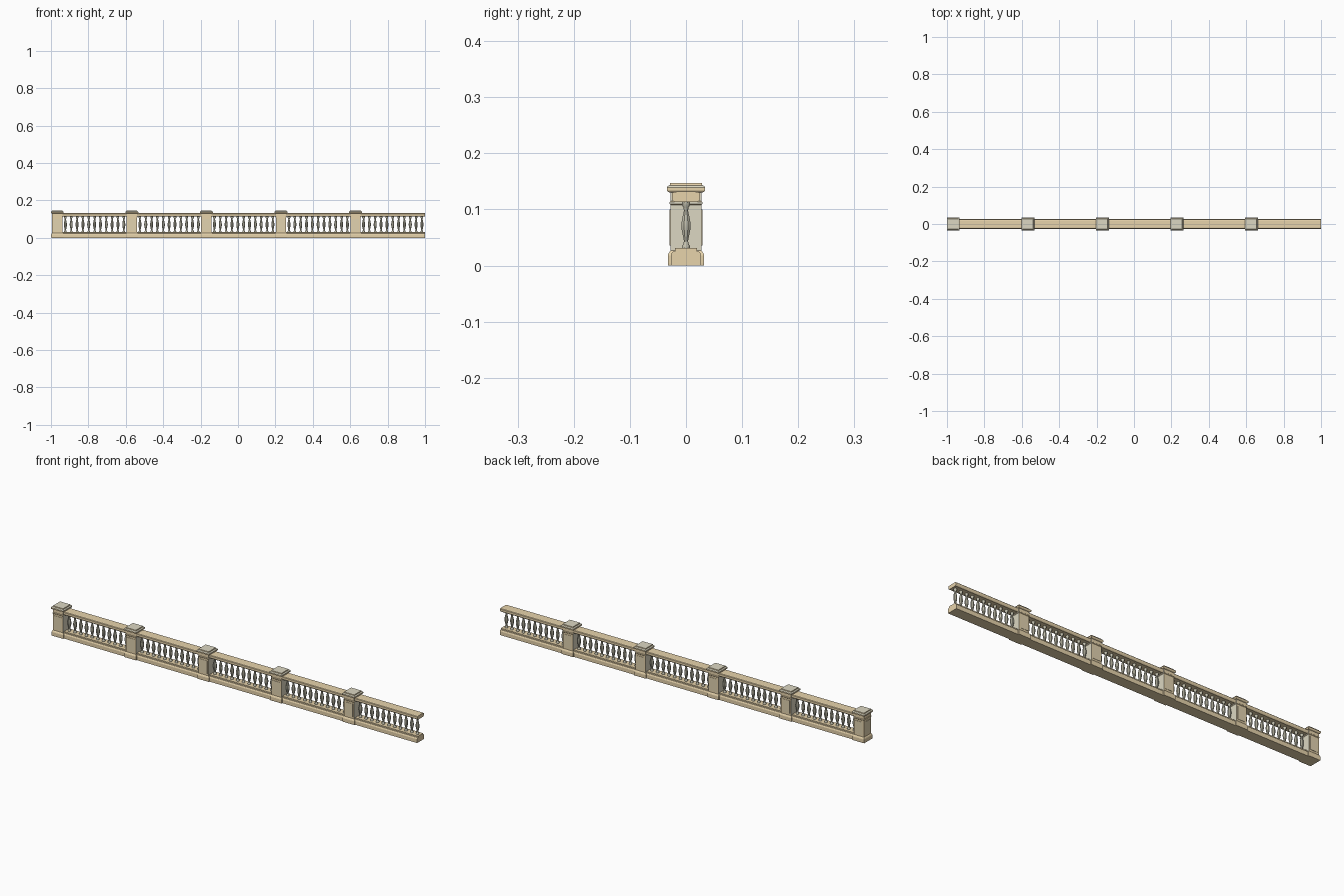
import bpy, bmesh, math

if "Cube" in bpy.data.objects:
    bpy.data.objects.remove(bpy.data.objects["Cube"])

def mat(name, rgb):
    m = bpy.data.materials.new(name)
    lin = [((c / 255 + 0.055) / 1.055) ** 2.4 for c in rgb]
    m.diffuse_color = (*lin, 1)
    m.use_nodes = True
    m.node_tree.nodes["Principled BSDF"].inputs["Base Color"].default_value = m.diffuse_color
    return m

TAN = mat("sandstone", (232, 212, 172))
PANEL = mat("panel_stone", (226, 211, 176))
GREY = mat("pale_grey_stone", (220, 215, 194))
DARK = mat("baluster_grey", (196, 193, 174))

def finish(bm, name, mats):
    bmesh.ops.recalc_face_normals(bm, faces=bm.faces[:])
    me = bpy.data.meshes.new(name)
    bm.to_mesh(me)
    bm.free()
    for m in mats:
        me.materials.append(m)
    ob = bpy.data.objects.new(name, me)
    bpy.context.collection.objects.link(ob)
    return ob

def square_lathe(name, x, prof, mats, rule=None):
    """Stack of square rings: prof = (half width, z)."""
    bm = bmesh.new()
    rings = [[bm.verts.new((x + sx * w, sy * w, z))
              for sx, sy in ((-1, -1), (1, -1), (1, 1), (-1, 1))] for w, z in prof]
    for a, b in zip(rings, rings[1:]):
        for i in range(4):
            j = (i + 1) % 4
            bm.faces.new((a[i], a[j], b[j], b[i]))
    bm.faces.new(rings[0])
    bm.faces.new(rings[-1])
    bmesh.ops.recalc_face_normals(bm, faces=bm.faces[:])
    if rule:
        for f in bm.faces:
            f.material_index = rule(f)
    return finish(bm, name, mats)

def extrude_x(name, half, x0, x1, m):
    """Mirror a (y, z) half profile and run it along x."""
    prof = half + [(-y, z) for y, z in reversed(half)]
    bm = bmesh.new()
    a = [bm.verts.new((x0, y, z)) for y, z in prof]
    b = [bm.verts.new((x1, y, z)) for y, z in prof]
    n = len(prof)
    for i in range(n):
        j = (i + 1) % n
        bm.faces.new((a[i], a[j], b[j], b[i]))
    bm.faces.new(a)
    bm.faces.new(b)
    return finish(bm, name, [m])

def box(name, c, s, m):
    bm = bmesh.new()
    bmesh.ops.create_cube(bm, size=1)
    for v in bm.verts:
        v.co = [c[k] + v.co[k] * s[k] for k in range(3)]
    return finish(bm, name, [m])

STEP, FIRST, HALF, COUNT = 0.3985, -0.966, 0.0275, 11
posts = [FIRST + STEP * i for i in range(5)]

# turned baluster, shared by every bay
BAL = [(0.0075, 0.030), (0.0075, 0.035), (0.0045, 0.039), (0.0042, 0.045), (0.0065, 0.055),
       (0.0088, 0.066), (0.0088, 0.076), (0.0065, 0.087), (0.0042, 0.097), (0.0045, 0.103),
       (0.0075, 0.107), (0.0075, 0.114)]
SEG = 8
bm = bmesh.new()
rings = [[bm.verts.new((r * math.cos((k + .5) * math.tau / SEG),
                        r * math.sin((k + .5) * math.tau / SEG), z)) for k in range(SEG)]
         for r, z in BAL]
for a, b in zip(rings, rings[1:]):
    for k in range(SEG):
        j = (k + 1) % SEG
        bm.faces.new((a[k], a[j], b[j], b[k]))
for f in bm.faces:
    f.smooth = True
source = finish(bm, "baluster", [DARK])
source.data.set_sharp_from_angle(angle=math.radians(40))
first = True

for i, x in enumerate(posts):
    # post body: moulded base, shaft and neck; inner sides are grey
    square_lathe(f"post_{i}", x,
                 [(0.032, 0), (0.0325, 0.004), (0.0325, 0.018), (0.031, 0.022), (0.0275, 0.027),
                  (HALF, 0.108), (0.0295, 0.110), (0.0295, 0.113), (HALF, 0.115), (HALF, 0.132)],
                 [TAN, GREY],
                 lambda f, e=(i == 0): int(abs(f.normal.x) > 0.9 and f.calc_center_median().z > 0.03
                                           and not (e and f.normal.x < 0)))
    # post cap with grey top
    square_lathe(f"post_cap_{i}", x,
                 [(0.029, 0.130), (0.033, 0.132), (0.0343, 0.134), (0.0343, 0.139),
                  (0.032, 0.142), (0.029, 0.143), (0.028, 0.147)],
                 [TAN, GREY], lambda f: int(f.normal.z > 0.4))
    # raised panels
    for s in (-1, 1):
        box(f"post_panel_{i}", (x, s * HALF, 0.068), (0.040, 0.003, 0.064), PANEL)
    if i == 0:
        box("end_panel", (x - HALF, 0, 0.068), (0.003, 0.040, 0.064), PANEL)
    # rails of the bay
    x0 = x + HALF - 0.002
    x1 = min(x + STEP - HALF + 0.002, 1.0) if i < 4 else 1.0
    extrude_x(f"bottom_rail_{i}", [(0.027, 0), (0.027, 0.018), (0.0255, 0.022), (0.023, 0.0245),
                                   (0.020, 0.025), (0.020, 0.031)], x0, x1, TAN)
    extrude_x(f"top_rail_{i}", [(0.020, 0.113), (0.0235, 0.1155), (0.0253, 0.120),
                                (0.0253, 0.128), (0.023, 0.1305), (0.017, 0.1315)], x0, x1, TAN)
    # row of balusters
    pitch = (STEP - 2 * HALF) / COUNT
    for k in range(COUNT):
        bx = x + HALF + pitch * (k + 0.5)
        if first:
            ob, first = source, False
        else:
            ob = bpy.data.objects.new(f"baluster_{i}_{k}", source.data)
            bpy.context.collection.objects.link(ob)
        ob.location.x = bx
